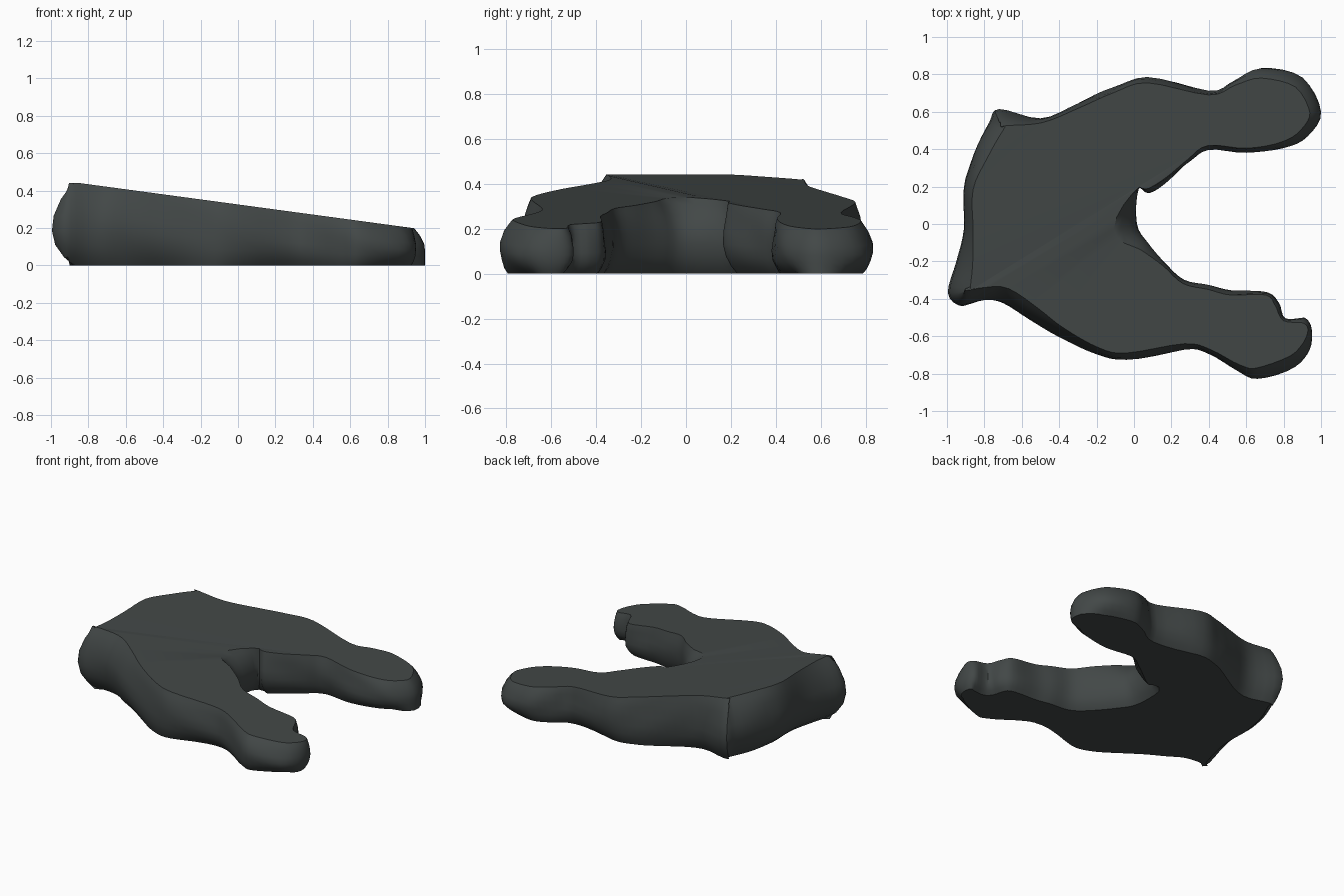
import bpy, bmesh, math
from mathutils import Vector

if "Cube" in bpy.data.objects:
    bpy.data.objects.remove(bpy.data.objects["Cube"])

# widest outline seen from above: x, y, inset of the top edge
OUTLINE = [
    (0.02, 0.19, .0), (0.02, 0.0, .13), (0.08, -0.10, .06), (0.17, -0.21, .02),
    (0.27, -0.30, .02), (0.40, -0.33, .02), (0.52, -0.36, .02), (0.71, -0.36, .02),
    (0.78, -0.42, .03), (0.81, -0.50, .02), (0.91, -0.50, .03), (0.95, -0.56, .02),
    (0.94, -0.67, .05), (0.86, -0.76, .06), (0.66, -0.83, .06), (0.55, -0.79, .04),
    (0.40, -0.70, .03), (0.27, -0.67, .03), (-0.04, -0.73, .04), (-0.20, -0.70, .04),
    (-0.40, -0.60, .05), (-0.55, -0.51, .07), (-0.70, -0.42, .08), (-0.80, -0.41, .07),
    (-0.92, -0.44, .09), (-0.995, -0.37, .12), (-0.95, -0.20, .09), (-0.91, -0.03, .05),
    (-0.91, 0.19, .05), (-0.86, 0.38, .08), (-0.77, 0.54, .08), (-0.72, 0.61, .09),
    (-0.50, 0.57, .03), (-0.30, 0.64, .02), (-0.12, 0.73, .03), (0.07, 0.785, .03),
    (0.40, 0.71, .02), (0.53, 0.77, .03), (0.68, 0.83, .05), (0.90, 0.78, .06),
    (1.0, 0.60, .06), (0.93, 0.47, .05), (0.80, 0.40, .04), (0.60, 0.385, .02),
    (0.40, 0.40, .02), (0.30, 0.33, .02), (0.18, 0.23, .02), (0.08, 0.17, .02),
]
STEPS = 4


def spline(points, steps):
    """Closed smooth curve through the points."""
    pts, out = [Vector(p) for p in points], []
    n = len(pts)
    for i in range(n):
        a, b, c, d = (pts[(i + k - 1) % n] for k in range(4))
        for s in range(steps):
            t = s / steps
            out.append(0.5 * (2 * b + (c - a) * t + (2 * a - 5 * b + 4 * c - d) * t * t
                              + (3 * b - a - 3 * c + d) * t ** 3))
    return out


def top_height(x):
    return min(0.326 - 0.135 * x, 0.442)


def bottom_inset(x, y):
    inset = 0.045 + 0.015 * math.sin(9 * x)
    if 0 < x < 0.3 and abs(y) < 0.25:
        inset = 0.06
    inset += 0.08 * min(max((-0.65 - x) / 0.25, 0), 1)   # undercut back end
    return inset * min(max((0.99 - x) / 0.08, 0), 1)     # straight finger tip


curve = spline(OUTLINE, STEPS)
n = len(curve)

# inward direction, averaged along the curve
inward = []
for i in range(n):
    d = Vector((0, 0))
    for k in range(1, 6):
        t = curve[(i + k) % n] - curve[(i - k) % n]
        d += Vector((t.y, -t.x)).normalized()
    inward.append(d.normalized())

# rounded wall: height fraction, share of bottom inset, share of top inset
LEVELS = [(0, 1, 0), (.1, .55, 0), (.25, .15, 0), (.42, 0, 0),
          (.6, 0, .08), (.8, 0, .4), (.92, 0, .72), (1, 0, 1)]

bm = bmesh.new()
rings = []
for f, wb, wt in LEVELS:
    ring = []
    for p, d in zip(curve, inward):
        inset = wb * bottom_inset(p.x, p.y) + wt * max(p.z, 0)
        # gentle lumps in the wall
        if 0.1 < f < 0.9 and abs(p.x) < 0.9:
            inset += 0.006 * math.sin(f * math.pi) * math.sin(11 * p.x + 8 * p.y + 5 * f)
        x, y = p.x + d.x * inset, p.y + d.y * inset
        ring.append(bm.verts.new((x, y, f * top_height(x))))
    rings.append(ring)
for a, b in zip(rings, rings[1:]):
    for i in range(n):
        j = (i + 1) % n
        bm.faces.new((a[i], a[j], b[j], b[i]))

# flat base and sloping top
caps = [bm.faces.new(rings[0]), bm.faces.new(rings[-1])]
bmesh.ops.triangulate(bm, faces=caps)
bmesh.ops.recalc_face_normals(bm, faces=bm.faces)

mesh = bpy.data.meshes.new("forked_slab")
bm.to_mesh(mesh)
bm.free()
slab = bpy.data.objects.new("forked_slab", mesh)
bpy.context.collection.objects.link(slab)

stone = bpy.data.materials.new("dark grey stone")
stone.diffuse_color = (0.055, 0.064, 0.063, 1)
stone.use_nodes = True
stone.node_tree.nodes["Principled BSDF"].inputs["Base Color"].default_value = stone.diffuse_color
mesh.materials.append(stone)

bpy.context.view_layer.objects.active = slab
slab.select_set(True)
bpy.ops.object.shade_smooth_by_angle(angle=math.radians(35))
